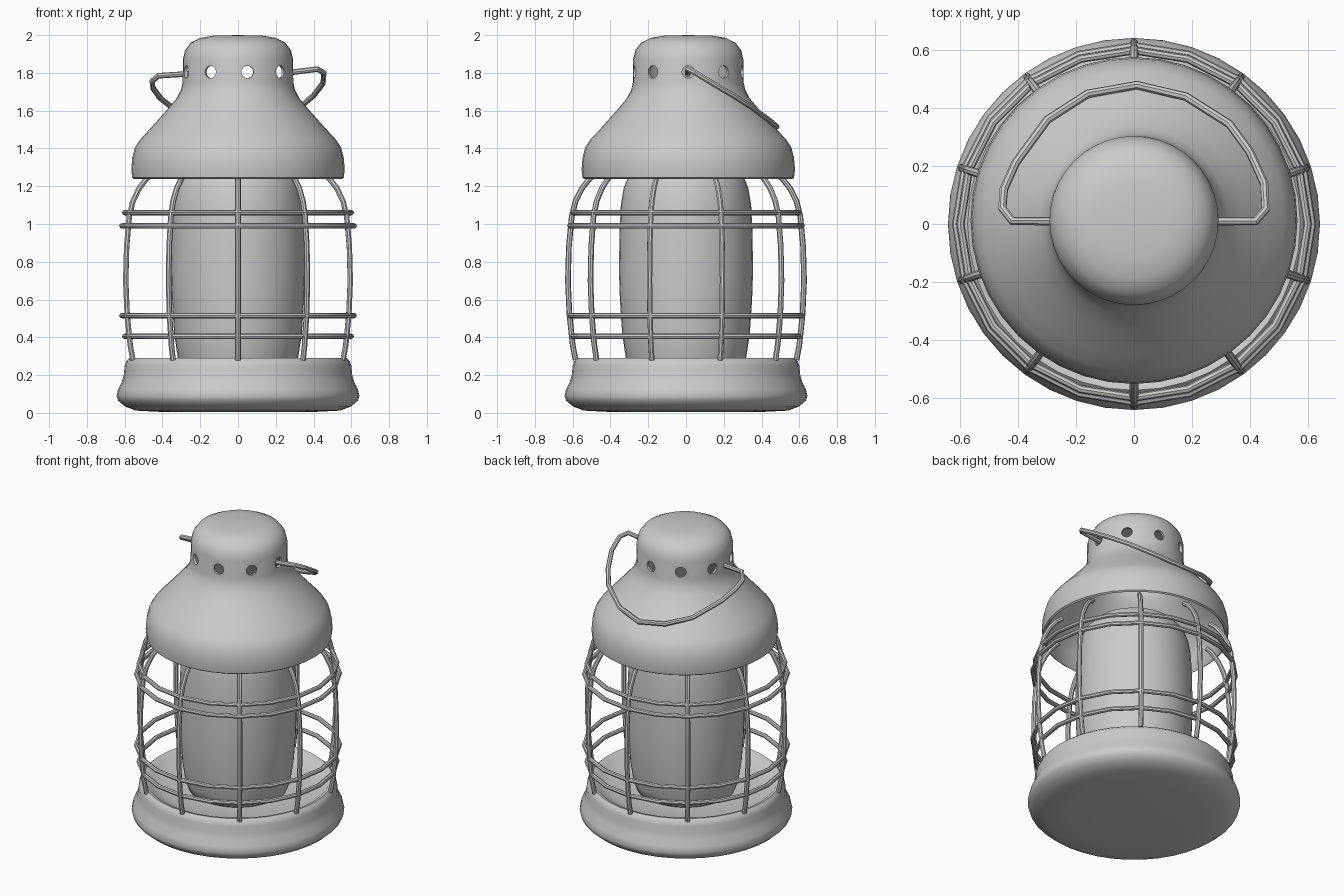
import bpy, bmesh
from math import radians, sin, cos, pi
from mathutils import Matrix, Vector

if "Cube" in bpy.data.objects:
    bpy.data.objects.remove(bpy.data.objects["Cube"])


def activate(obj):
    bpy.ops.object.select_all(action='DESELECT')
    obj.select_set(True)
    bpy.context.view_layer.objects.active = obj


def add(name, data):
    obj = bpy.data.objects.new(name, data)
    bpy.context.collection.objects.link(obj)
    return obj


def finish(obj, angle=40):
    activate(obj)
    bpy.ops.object.convert(target='MESH')
    bpy.ops.object.shade_smooth_by_angle(angle=radians(angle))


def lathe(name, profile, y=0.0, steps=40):
    """Spin a (radius, z) profile around the vertical axis."""
    bm = bmesh.new()
    vs = [bm.verts.new((r, 0, z)) for r, z in profile]
    edges = [bm.edges.new(p) for p in zip(vs, vs[1:])]
    bmesh.ops.spin(bm, geom=vs + edges, cent=(0, 0, 0), axis=(0, 0, 1),
                   angle=2 * pi, steps=steps, use_merge=True)
    bmesh.ops.remove_doubles(bm, verts=bm.verts, dist=1e-4)
    bmesh.ops.recalc_face_normals(bm, faces=bm.faces)
    mesh = bpy.data.meshes.new(name)
    bm.to_mesh(mesh)
    bm.free()
    obj = add(name, mesh)
    obj.location.y = y
    return obj


def wire(name, paths, radius, closed=False):
    """Round wire swept along one or more point paths."""
    cu = bpy.data.curves.new(name, 'CURVE')
    cu.dimensions = '3D'
    cu.bevel_depth = radius
    cu.bevel_resolution = 2
    cu.use_fill_caps = True
    for pts in paths:
        sp = cu.splines.new('POLY')
        sp.points.add(len(pts) - 1)
        for p, co in zip(sp.points, pts):
            p.co = (*co, 1)
        sp.use_cyclic_u = closed
    obj = add(name, cu)
    finish(obj)
    return obj


# Base with a shallow dish on top
finish(lathe("base", [
    (0, 0.005), (0.40, 0.005), (0.54, 0.012), (0.60, 0.035), (0.635, 0.065),
    (0.643, 0.09), (0.635, 0.125), (0.615, 0.165), (0.604, 0.205),
    (0.60, 0.25), (0.592, 0.275), (0.575, 0.29), (0.555, 0.286),
    (0.53, 0.26), (0.45, 0.235), (0.30, 0.225), (0, 0.225)]))

# Glass chimney
finish(lathe("glass", [
    (0, 0.215), (0.26, 0.215), (0.30, 0.24), (0.32, 0.30), (0.338, 0.42),
    (0.35, 0.60), (0.355, 0.75), (0.352, 0.95), (0.345, 1.10),
    (0.33, 1.19), (0.305, 1.25), (0.26, 1.30), (0, 1.30)]))

# Hollow hood and chimney cap
cap = lathe("cap", [
    (0, 2.0), (0.13, 1.997), (0.20, 1.985), (0.25, 1.96), (0.28, 1.92),
    (0.292, 1.87), (0.293, 1.75), (0.302, 1.71), (0.325, 1.665),
    (0.38, 1.60), (0.465, 1.505), (0.52, 1.445), (0.546, 1.405),
    (0.56, 1.35), (0.565, 1.29), (0.56, 1.245), (0.55, 1.238),
    (0.54, 1.25), (0.54, 1.35), (0.525, 1.40), (0.45, 1.495),
    (0.36, 1.595), (0.305, 1.66), (0.28, 1.72), (0.274, 1.87),
    (0.262, 1.915), (0.235, 1.95), (0.19, 1.97), (0, 1.98)], y=0.012)

# Nine round vent holes
bm = bmesh.new()
for i in range(9):
    a = 2 * pi * i / 9
    m = (Matrix.Translation((0.28 * cos(a), 0.28 * sin(a), 1.805))
         @ Matrix.Rotation(a, 4, 'Z') @ Matrix.Rotation(pi / 2, 4, 'Y'))
    bmesh.ops.create_cone(bm, cap_ends=True, segments=16, radius1=0.033,
                          radius2=0.033, depth=0.12, matrix=m)
mesh = bpy.data.meshes.new("vent_cutter")
bm.to_mesh(mesh)
bm.free()
cutter = add("vent_cutter", mesh)
cutter.location.y = 0.012
cutter.hide_render = True
mod = cap.modifiers.new("vents", 'BOOLEAN')
mod.operation = 'DIFFERENCE'
mod.solver = 'EXACT'
mod.object = cutter
finish(cap)
bpy.data.objects.remove(cutter, do_unlink=True)

# Ten bowed vertical guard bars
bar = [(0.585, 0.28), (0.60, 0.36), (0.617, 0.52), (0.625, 0.70),
       (0.62, 0.88), (0.605, 1.04), (0.585, 1.12), (0.55, 1.19),
       (0.51, 1.24), (0.47, 1.27)]
angles = [radians(90 + 36 * i) for i in range(10)]
wire("guard_bars", [[(r * cos(a), r * sin(a), z) for r, z in bar]
                    for a in angles], 0.015)

# Horizontal guard rings in two pairs
for i, (r, z) in enumerate([(0.60, 0.405), (0.615, 0.515),
                            (0.615, 0.99), (0.60, 1.06)]):
    ring = [(r * cos(a), r * sin(a), z)
            for a in (radians(18 * k) for k in range(20))]
    wire(f"guard_ring_{i + 1}", [ring], 0.014, closed=True)

# Wire carrying handle resting on the back of the hood
handle = [
    (0.26, 0.01, 1.80), (0.42, 0.01, 1.82), (0.455, 0.05, 1.80),
    (0.45, 0.14, 1.745), (0.40, 0.25, 1.68), (0.33, 0.345, 1.62),
    (0.18, 0.44, 1.55), (0.01, 0.48, 1.515), (-0.16, 0.45, 1.535),
    (-0.30, 0.36, 1.58), (-0.41, 0.21, 1.665), (-0.45, 0.12, 1.72),
    (-0.455, 0.055, 1.755), (-0.42, 0.01, 1.785), (-0.26, 0.01, 1.795)]
wire("handle", [handle], 0.015)
